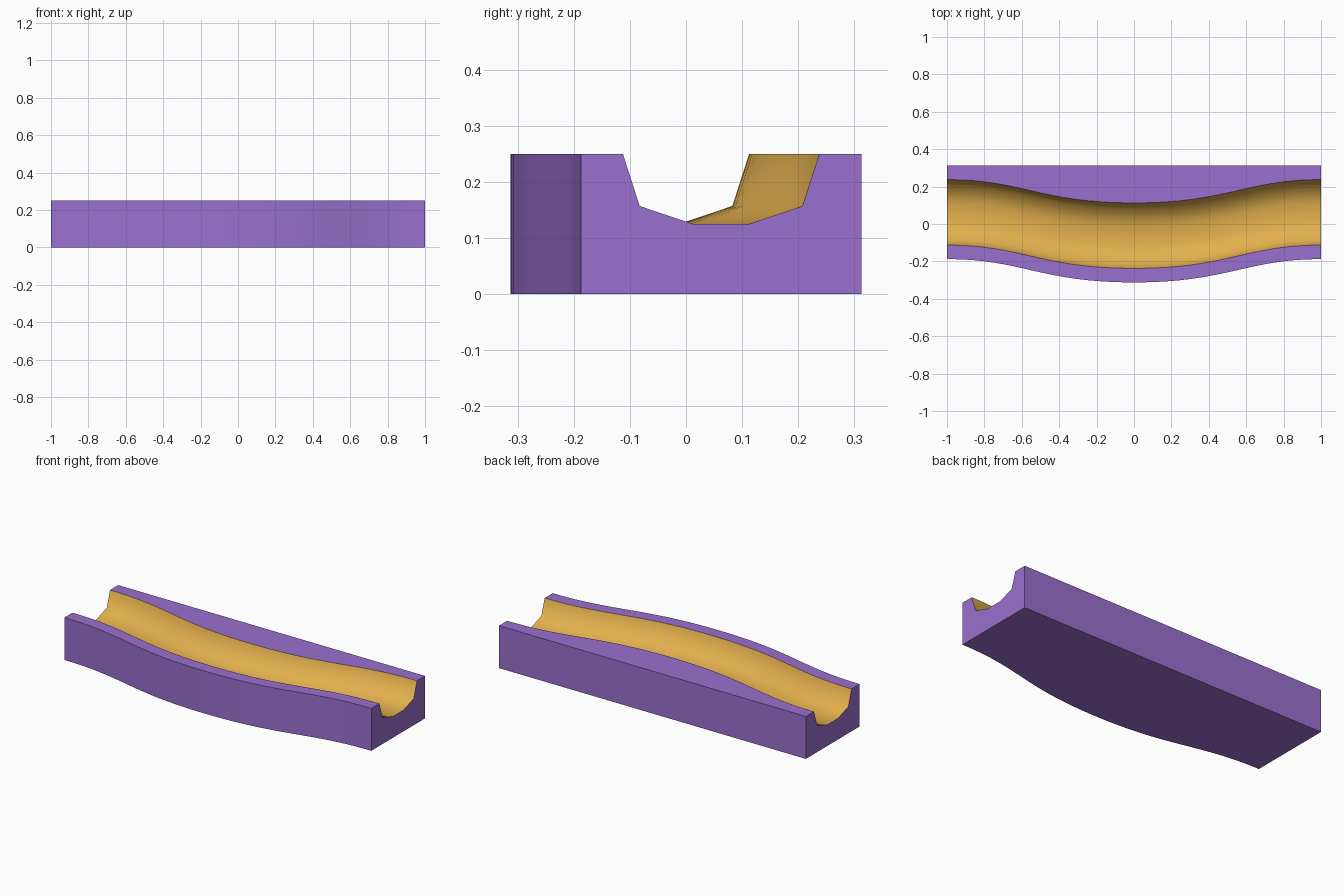
import bpy, bmesh, math

if "Cube" in bpy.data.objects:
    bpy.data.objects.remove(bpy.data.objects["Cube"])

def material(name, color):
    m = bpy.data.materials.new(name)
    m.diffuse_color = (*color, 1)
    m.use_nodes = True
    m.node_tree.nodes["Principled BSDF"].inputs["Base Color"].default_value = m.diffuse_color
    return m

purple = material("purple stone", (0.323, 0.162, 0.62))
gold = material("golden bed", (0.76, 0.43, 0.075))

# channel cross-section around its centre line: (y offset, z)
CHANNEL = [(0.175, 0.25), (0.145, 0.157), (0.05, 0.125),
           (-0.05, 0.125), (-0.145, 0.157), (-0.175, 0.25)]
BACK, HALF, H, N = 0.3125, 0.25, 0.25, 16

def path_point(t):
    """Centre line from the middle (t=0) to the end (t=1): gentle S-bend."""
    x = 3*t*(1-t)**2*0.5 + 3*t*t*(1-t)*0.6 + t**3
    s = t*t*(3-2*t)
    return x, -0.0625 + 0.125*s

half = [path_point(i/N) for i in range(N + 1)]
path = [(-x, c) for x, c in reversed(half[1:])] + half

bm = bmesh.new()
rings = []
for x, c in path:
    section = ([(BACK, 0), (BACK, H)] + [(c + y, z) for y, z in CHANNEL]
               + [(c - HALF, H), (c - HALF, 0)])
    rings.append([bm.verts.new((x, y, z)) for y, z in section])

# skin between sections, channel faces in gold
n = len(rings[0])
for a, b in zip(rings, rings[1:]):
    for i in range(n):
        j = (i + 1) % n
        f = bm.faces.new((a[i], a[j], b[j], b[i]))
        f.material_index = 1 if 2 <= i <= 6 else 0
# end faces
bm.faces.new(rings[0])
bm.faces.new(rings[-1][::-1])
bmesh.ops.recalc_face_normals(bm, faces=bm.faces[:])

mesh = bpy.data.meshes.new("curved_channel_block")
bm.to_mesh(mesh)
bm.free()
mesh.materials.append(purple)
mesh.materials.append(gold)
block = bpy.data.objects.new("curved_channel_block", mesh)
bpy.context.collection.objects.link(block)

# smooth bed and front, crisp rims
bpy.context.view_layer.objects.active = block
block.select_set(True)
bpy.ops.object.shade_smooth_by_angle(angle=math.radians(60))
